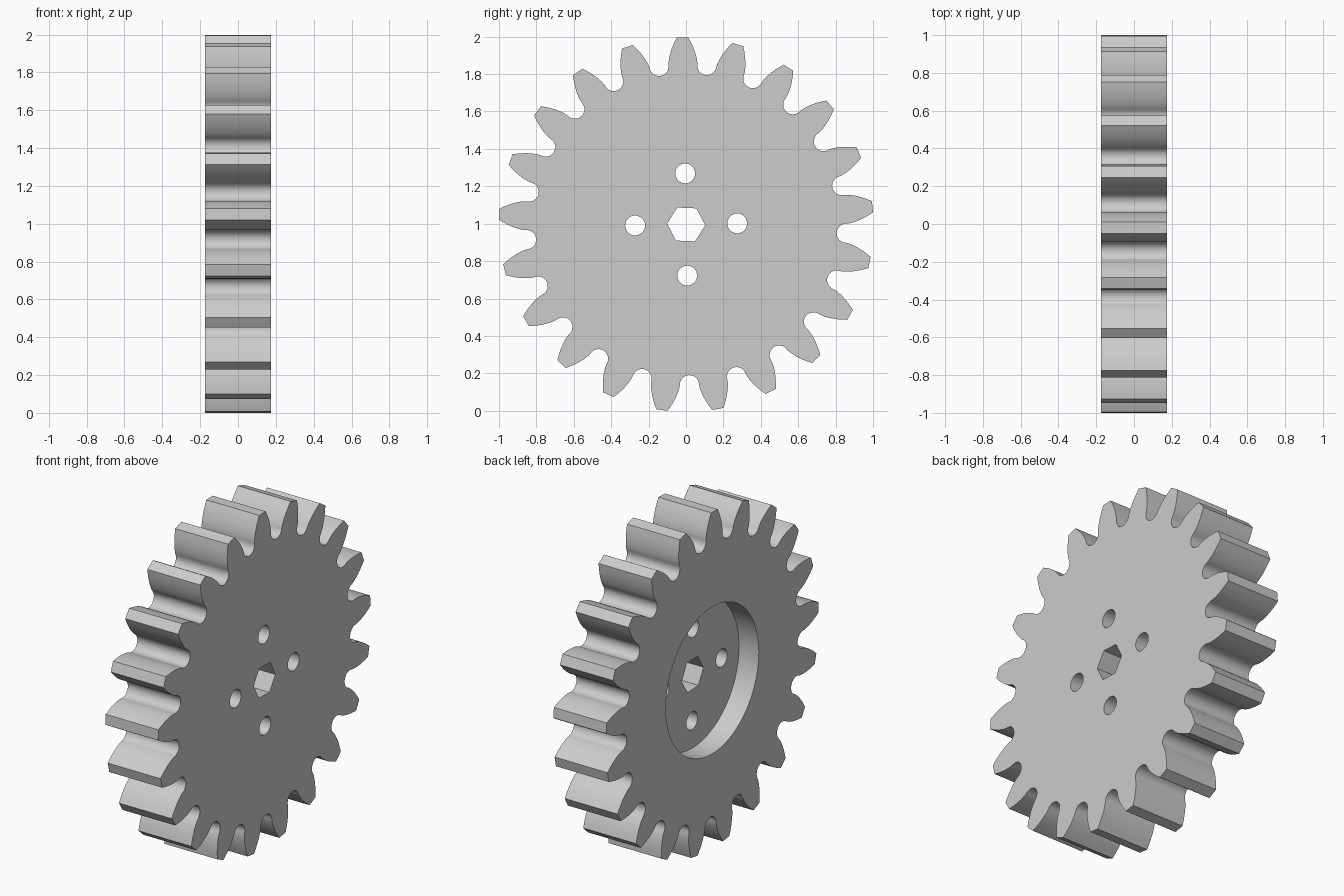
import bpy, bmesh
from math import pi, cos, sin, tan, acos, radians

cube = bpy.data.objects.get("Cube")
if cube:
    bpy.data.objects.remove(cube, do_unlink=True)

TEETH = 21
TIP_R = 1.001
MODULE = 2 * TIP_R / (TEETH + 2)
PITCH_R = MODULE * TEETH / 2
PRESSURE = radians(20)
BASE_R = PITCH_R * cos(PRESSURE)
HALF = 2 * MODULE                  # half of the gear width
CENTRE = (0.001, 0.996)            # axle position in y, z
TURN = radians(91.15)              # direction of the first tooth

steel = bpy.data.materials.new("light grey")
steel.use_nodes = True
grey = (0.604, 0.604, 0.604, 1)
steel.diffuse_color = grey
steel.node_tree.nodes["Principled BSDF"].inputs["Base Color"].default_value = grey


def prism(name, points, x0, x1):
    """Extrude a y, z outline around the axle from x0 to x1."""
    bm = bmesh.new()
    verts = [bm.verts.new((x0, CENTRE[0] + y, CENTRE[1] + z)) for y, z in points]
    cap = bm.faces.new(verts)
    grown = bmesh.ops.extrude_face_region(bm, geom=[cap])["geom"]
    top = [v for v in grown if isinstance(v, bmesh.types.BMVert)]
    bmesh.ops.translate(bm, vec=(x1 - x0, 0, 0), verts=top)
    bmesh.ops.recalc_face_normals(bm, faces=bm.faces)
    mesh = bpy.data.meshes.new(name)
    bm.to_mesh(mesh)
    bm.free()
    mesh.materials.append(steel)
    obj = bpy.data.objects.new(name, mesh)
    bpy.context.collection.objects.link(obj)
    return obj


def ring(radius, sides, start=0.0, y=0.0, z=0.0):
    angles = [start + 2 * pi * i / sides for i in range(sides)]
    return [(y + radius * cos(a), z + radius * sin(a)) for a in angles]


def involute(angle):
    return tan(angle) - angle


def half_angle(r):
    """Half the tooth's angular thickness at radius r."""
    return pi / (2 * TEETH) + involute(PRESSURE) - involute(acos(min(1, BASE_R / r)))


def gear_outline(steps=8, root_steps=12):
    flank = [BASE_R + (TIP_R - BASE_R) * (i / steps) ** 1.5 for i in range(steps + 1)]
    gap = pi / TEETH - half_angle(BASE_R)
    root_r = BASE_R * sin(gap)
    mid_r = BASE_R * cos(gap)
    points = []
    for t in range(TEETH):
        a = TURN + 2 * pi * t / TEETH
        # rising flank, then falling flank
        points += [(r * cos(a - half_angle(r)), r * sin(a - half_angle(r))) for r in flank]
        points += [(r * cos(a + half_angle(r)), r * sin(a + half_angle(r))) for r in flank[::-1]]
        # round root to the next tooth
        g = a + pi / TEETH
        for i in range(1, root_steps):
            s = pi * i / root_steps
            u, v = mid_r - root_r * sin(s), -root_r * cos(s)
            points.append((u * cos(g) - v * sin(g), u * sin(g) + v * cos(g)))
    return points


# Toothed body
gear = prism("gear_wheel", gear_outline(), -HALF, HALF)

# Cutters: recess on one side, hexagonal bore, four bolt holes
cutters = [
    prism("recess_cutter", ring(0.437, 96), -HALF - 0.1, -HALF + 0.13),
    prism("bore_cutter", ring(0.102, 6, radians(-2.6)), -0.5, 0.5),
]
for y, z in ring(0.273, 4, radians(1.15)):
    cutters.append(prism("bolt_hole_cutter", ring(0.053, 32, 0, y, z), -0.5, 0.5))

for cutter in cutters:
    cutter.hide_render = True
    mod = gear.modifiers.new(cutter.name, "BOOLEAN")
    mod.operation = "DIFFERENCE"
    mod.solver = "EXACT"
    mod.object = cutter

# Bake the cuts and drop the cutters
bpy.context.view_layer.update()
graph = bpy.context.evaluated_depsgraph_get()
baked = bpy.data.meshes.new_from_object(gear.evaluated_get(graph))
gear.modifiers.clear()
gear.data = baked
baked.name = "gear_wheel"
for cutter in cutters:
    bpy.data.objects.remove(cutter, do_unlink=True)

# Smooth flanks and holes, sharp rims
bpy.ops.object.select_all(action="DESELECT")
gear.select_set(True)
bpy.context.view_layer.objects.active = gear
bpy.ops.object.shade_smooth_by_angle(angle=radians(30))
